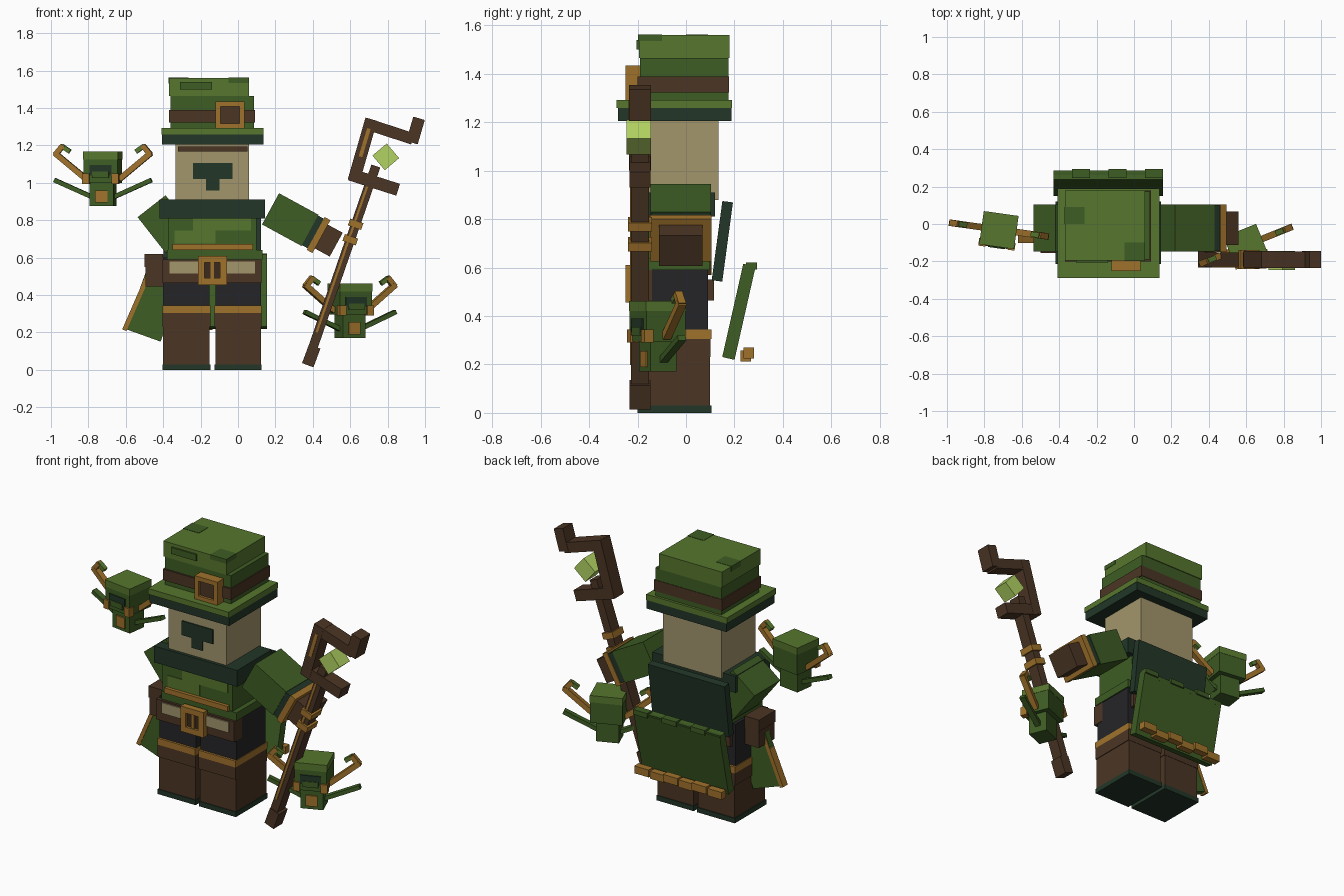
import bpy, bmesh, math
from mathutils import Matrix, Vector


def material(name, r, g, b):
    m = bpy.data.materials.new(name)
    lin = [((c / 255 + 0.055) / 1.055) ** 2.4 for c in (r, g, b)]
    m.diffuse_color = (*lin, 1)
    return m


LIGHT = material("light_green", 86, 118, 46)
GREEN = material("green", 62, 93, 36)
DARK = material("dark_green", 34, 54, 39)
BROWN = material("brown", 75, 53, 36)
DEEP = material("deep_brown", 60, 42, 28)
GOLD = material("gold", 160, 114, 43)
SKIN = material("tan", 163, 150, 108)
BLACK = material("black", 37, 37, 40)
LIME = material("lime", 178, 211, 98)

X, Y = Vector((1, 0, 0)), Vector((0, 1, 0))


def make(name, matrix, mat, place=None):
    bm = bmesh.new()
    bmesh.ops.create_cube(bm, size=1, matrix=(place or Matrix()) @ matrix)
    me = bpy.data.meshes.new(name)
    bm.to_mesh(me)
    bm.free()
    me.materials.append(mat)
    ob = bpy.data.objects.new(name, me)
    bpy.context.collection.objects.link(ob)
    return ob


def box(name, x, y, z, mat, place=None):
    """Axis-aligned block from (min, max) ranges."""
    c = [(a + b) / 2 for a, b in (x, y, z)]
    s = [b - a for a, b in (x, y, z)]
    return make(name, Matrix.Translation(c) @ Matrix.Diagonal((*s, 1)), mat, place)


def beam(name, p, q, side, depth, thick, mat, place=None):
    """Block from p to q; depth runs along the side axis, thick across it."""
    p, q = Vector(p), Vector(q)
    d = q - p
    n = d.normalized().cross(side)
    m = Matrix((side * depth, n * thick, d)).transposed().to_4x4()
    return make(name, Matrix.Translation((p + q) / 2) @ m, mat, place)


def frame(name, x, z, y, w, mat):
    """Rectangular buckle frame."""
    box(name + "_left", (x[0], x[0] + w), y, z, mat)
    box(name + "_right", (x[1] - w, x[1]), y, z, mat)
    box(name + "_top", (x[0] + w, x[1] - w), y, (z[1] - w, z[1]), mat)
    box(name + "_bottom", (x[0] + w, x[1] - w), y, (z[0], z[0] + w), mat)


# Legs and boots
for side, x in (("left", (-0.4, -0.152)), ("right", (-0.12, 0.122))):
    wide = (x[0] - 0.005, x[1] + 0.004)
    box(side + "_sole", wide, (-0.2, 0.105), (0, 0.03), DARK)
    box(side + "_boot", x, (-0.195, 0.1), (0.03, 0.305), BROWN)
    box(side + "_boot_fold", wide, (-0.202, 0.102), (0.23, 0.305), BROWN)
    box(side + "_boot_trim", wide, (-0.204, 0.105), (0.305, 0.345), GOLD)
    box(side + "_trouser", x, (-0.19, 0.09), (0.345, 0.46), BLACK)

# Waist and belt
box("hips", (-0.4, 0.122), (-0.19, 0.09), (0.46, 0.6), BLACK)
box("belt", (-0.405, 0.125), (-0.215, -0.14), (0.465, 0.59), BROWN)
box("belt_back", (-0.38, 0.1), (0.085, 0.115), (0.465, 0.55), BROWN)
box("belt_strip", (-0.365, 0.09), (-0.222, -0.21), (0.515, 0.58), SKIN)
frame("belt_buckle", (-0.215, -0.06), (0.455, 0.61), (-0.25, -0.21), 0.035, GOLD)
box("belt_buckle_plate", (-0.185, -0.09), (-0.235, -0.2), (0.485, 0.58), DEEP)
box("belt_buckle_pin", (-0.148, -0.127), (-0.243, -0.22), (0.48, 0.59), GOLD)
box("belt_pouch", (-0.495, -0.4), (-0.15, 0.0), (0.445, 0.6), BROWN)
box("belt_pouch_lid", (-0.5, -0.4), (-0.155, 0.005), (0.55, 0.62), BROWN)

# Tunic
box("tunic", (-0.375, 0.1), (-0.195, 0.1), (0.6, 0.85), GREEN)
box("tunic_hem", (-0.38, 0.13), (-0.2, 0.1), (0.59, 0.64), GREEN)
box("tunic_trim", (-0.35, 0.08), (-0.215, -0.19), (0.64, 0.672), GOLD)
box("tunic_patch_low", (-0.34, -0.12), (-0.2, -0.19), (0.675, 0.745), LIGHT)
box("tunic_patch_high", (-0.24, 0.07), (-0.2, -0.19), (0.745, 0.81), LIGHT)
box("collar", (-0.42, 0.145), (-0.215, 0.12), (0.81, 0.91), DARK)

# Head and face
box("head", (-0.335, 0.06), (-0.195, 0.135), (0.88, 1.21), SKIN)
box("brow", (-0.32, 0.05), (-0.204, -0.19), (1.168, 1.195), BROWN)
box("face_mark", (-0.24, -0.03), (-0.203, -0.19), (1.02, 1.107), DARK)
box("face_mark_stem", (-0.172, -0.1), (-0.203, -0.19), (0.96, 1.02), DARK)

# Hat
box("hat_brim_under", (-0.405, 0.135), (-0.28, 0.188), (1.205, 1.258), DARK)
box("hat_brim", (-0.41, 0.137), (-0.288, 0.19), (1.258, 1.293), LIGHT)
box("hat_crown", (-0.362, 0.085), (-0.19, 0.175), (1.293, 1.465), GREEN)
box("hat_band", (-0.37, 0.092), (-0.2, 0.178), (1.322, 1.39), BROWN)
box("hat_top", (-0.37, 0.058), (-0.195, 0.18), (1.465, 1.56), LIGHT)
box("hat_slot", (-0.31, -0.14), (-0.205, -0.19), (1.5, 1.54), GREEN)
box("hat_patch_front", (-0.05, 0.06), (-0.199, -0.1), (1.535, 1.562), GREEN)
box("hat_patch_top", (-0.372, -0.265), (0.0, 0.09), (1.53, 1.562), GREEN)
frame("hat_buckle", (-0.12, 0.035), (1.29, 1.435), (-0.25, -0.185), 0.027, GOLD)
box("hat_buckle_plate", (-0.095, 0.01), (-0.235, -0.19), (1.31, 1.41), BROWN)


# Arms: sleeve, cuff, trim and hand along one direction
def arm(side, start, direction):
    s, d = Vector(start), Vector(direction).normalized()
    for part, a, b, depth, thick, mat in (
            ("sleeve", 0, 0.24, 0.25, 0.19, GREEN), ("cuff", 0.24, 0.275, 0.245, 0.18, DARK),
            ("cuff_trim", 0.275, 0.31, 0.255, 0.2, GOLD), ("hand", 0.31, 0.4, 0.18, 0.145, BROWN)):
        beam(side + "_" + part, s + d * a, s + d * b, Y, depth, thick, mat)


arm("right", (0.174, -0.022, 0.861), (0.88, 0, -0.48))
arm("left", (-0.462, -0.022, 0.875), (0.62, 0, -0.79))

# Back cape in two panels, with tabs along the lower one
beam("cape_upper", (-0.137, 0.172, 0.872), (-0.137, 0.128, 0.545), X, 0.52, 0.044, DARK)
beam("cape_lower", (-0.137, 0.262, 0.61), (-0.137, 0.175, 0.225), X, 0.585, 0.052, GREEN)
for i in range(6):
    x0 = -0.43 + i * 0.0975
    low = 0.012 * (i % 2)
    box("cape_top_tab", (x0, x0 + 0.0975), (0.235 + low, 0.282 + low), (0.58 + low, 0.61 + low), GREEN)
    box("cape_gold_tab", (x0, x0 + 0.0975), (0.225 + low, 0.268 + low), (0.213 + low, 0.258 + low), GOLD)

# Side coat tail with gold edge
beam("coat_tail", (-0.395, -0.08, 0.5), (-0.508, -0.08, 0.185), Y, 0.04, 0.2, GREEN)
beam("coat_tail_trim", (-0.476, -0.08, 0.515), (-0.608, -0.08, 0.212), Y, 0.045, 0.024, GOLD)

# Staff with crooked head and gem
STAFF_Y = -0.19


def staff(name, p, q, depth, thick, mat, y=STAFF_Y):
    beam(name, (p[0], y, p[1]), (q[0], y, q[1]), Y, depth, thick, mat)


staff("staff_shaft", (0.38, 0.06), (0.737, 1.09), 0.075, 0.05, BROWN)
staff("staff_foot", (0.373, 0.025), (0.41, 0.125), 0.085, 0.065, BROWN)
staff("staff_crook_side", (0.618, 1.01), (0.713, 1.34), 0.09, 0.065, BROWN)
staff("staff_crook_low", (0.6, 1.045), (0.856, 0.963), 0.088, 0.066, BROWN)
staff("staff_crook_top", (0.69, 1.315), (0.935, 1.235), 0.088, 0.062, BROWN)
staff("staff_crook_hook", (0.93, 1.215), (0.968, 1.345), 0.092, 0.064, BROWN)
staff("staff_inlay", (0.655, 1.14), (0.7, 1.29), 0.01, 0.02, GOLD, -0.233)
staff("staff_seam", (0.42, 0.2), (0.69, 0.98), 0.008, 0.012, GOLD, -0.228)
for t in (0.6, 0.68):
    p, q = [(0.38 + 0.357 * s, 0.06 + 1.03 * s) for s in (t, t + 0.035)]
    staff("staff_wrap", p, q, 0.1, 0.075, GOLD)
staff("staff_gem", (0.757, 1.178), (0.823, 1.1), 0.1, 0.1, LIME, -0.195)


# Small floating sprites
def sprite(name, where, yaw):
    m = Matrix.Translation(where) @ Matrix.Rotation(math.radians(yaw), 4, "Z")
    box(name + "_body", (-0.065, 0.065), (-0.06, 0.055), (0, 0.13), GREEN, m)
    box(name + "_head", (-0.092, 0.092), (-0.09, 0.085), (0.125, 0.29), GREEN, m)
    box(name + "_cap", (-0.094, 0.094), (-0.092, 0.087), (0.25, 0.292), LIGHT, m)
    box(name + "_face", (-0.06, 0.06), (-0.096, -0.08), (0.165, 0.22), DARK, m)
    box(name + "_snout", (-0.045, 0.045), (-0.1, -0.08), (0.15, 0.185), GREEN, m)
    box(name + "_chest", (-0.033, 0.033), (-0.068, -0.05), (0.02, 0.085), GOLD, m)
    for s in (-1, 1):
        box(name + "_cheek", sorted((s * 0.06, s * 0.098)), (-0.1, -0.06), (0.12, 0.175), GOLD, m)
        beam(name + "_arm", (s * 0.09, 0, 0.145), (s * 0.26, 0, 0.285), Y, 0.035, 0.03, GOLD, m)
        beam(name + "_wrist", (s * 0.257, 0, 0.275), (s * 0.215, 0, 0.325), Y, 0.033, 0.028, GOLD, m)
        beam(name + "_finger", (s * 0.222, 0, 0.322), (s * 0.178, 0, 0.292), Y, 0.028, 0.024, LIGHT, m)
        beam(name + "_leg", (s * 0.06, 0, 0.05), (s * 0.262, 0, 0.14), Y, 0.035, 0.024, GREEN, m)


sprite("upper_sprite", (-0.722, -0.03, 0.875), -8)
sprite("lower_sprite", (0.598, -0.115, 0.17), 22)
